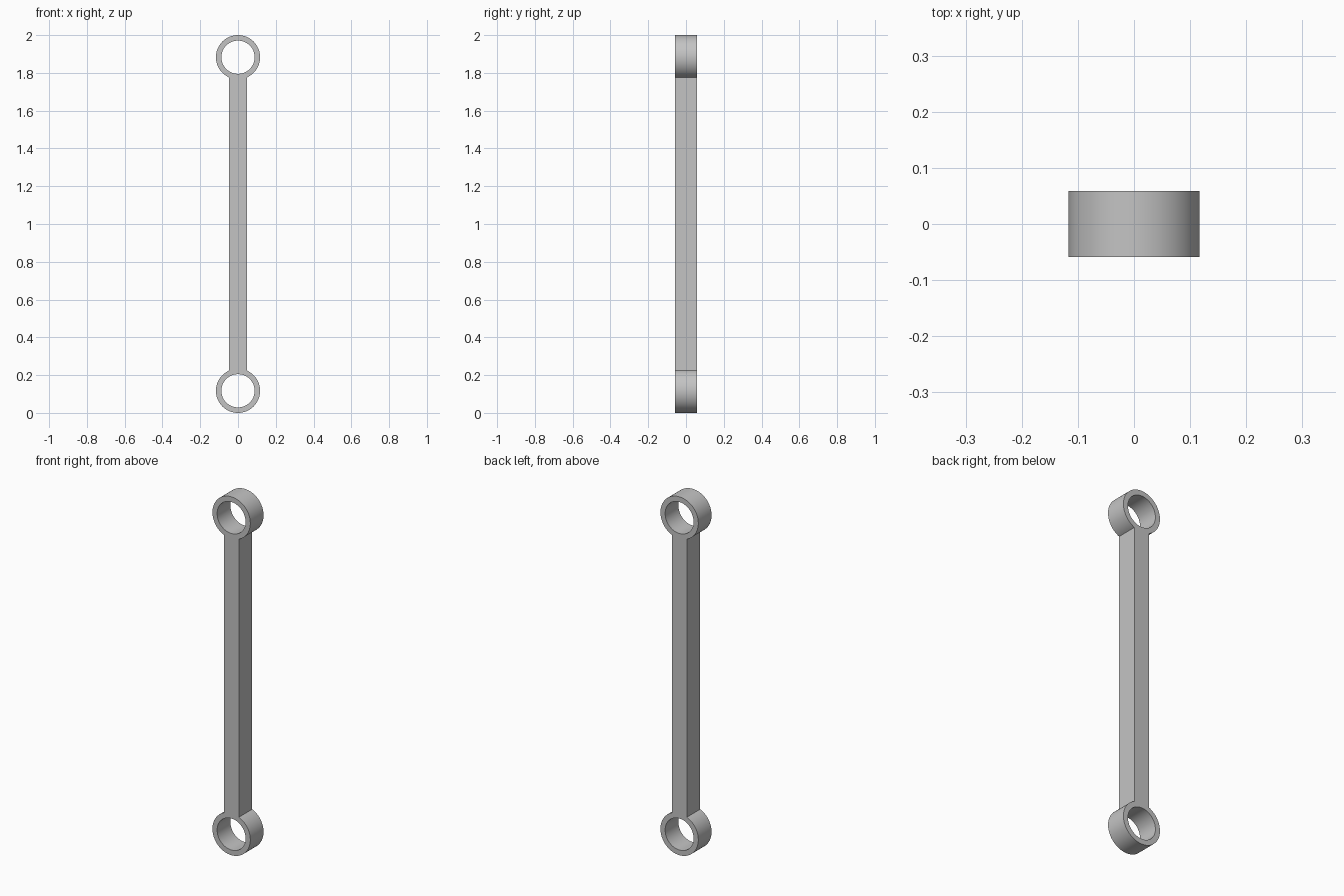
import bpy
from math import sin, cos, asin, pi

cube = bpy.data.objects.get("Cube")
if cube:
    bpy.data.objects.remove(cube, do_unlink=True)

RING, HOLE, BAR, DEPTH = 0.117, 0.088, 0.0465, 0.117
LOW, HIGH = RING, 2 - RING
STEPS = 64

metal = bpy.data.materials.new("grey_metal")
metal.use_nodes = True
colour = (0.55, 0.55, 0.55, 1)
metal.diffuse_color = colour
metal.node_tree.nodes["Principled BSDF"].inputs["Base Color"].default_value = colour


def arc(radius, centre, start, end, steps):
    angles = [start + (end - start) * i / steps for i in range(steps + 1)]
    return [(radius * cos(a), centre + radius * sin(a)) for a in angles]


def add_loop(curve, points):
    spline = curve.splines.new("POLY")
    spline.points.add(len(points) - 1)
    for point, (x, z) in zip(spline.points, points):
        point.co = (x, z, 0, 1)
    spline.use_cyclic_u = True


# Outline: an open arc round each eye, joined by the straight bar sides
curve = bpy.data.curves.new("link_rod", "CURVE")
curve.dimensions = "2D"
curve.fill_mode = "BOTH"
curve.extrude = DEPTH / 2
gap = asin(BAR / RING)
upper = arc(RING, HIGH, -pi / 2 + gap, 3 * pi / 2 - gap, STEPS)
lower = arc(RING, LOW, pi / 2 + gap, 5 * pi / 2 - gap, STEPS)
add_loop(curve, upper + lower)

# Round holes through both eyes
for centre in (LOW, HIGH):
    add_loop(curve, arc(HOLE, centre, 0, 2 * pi, STEPS)[:-1])

rod = bpy.data.objects.new("link_rod", curve)
bpy.context.collection.objects.link(rod)
rod.rotation_euler.x = pi / 2
bpy.ops.object.select_all(action="DESELECT")
rod.select_set(True)
bpy.context.view_layer.objects.active = rod
bpy.ops.object.convert(target="MESH")
rod = bpy.context.object

# Weld the caps to the walls, then smooth only the round surfaces
bpy.ops.object.mode_set(mode="EDIT")
bpy.ops.mesh.select_all(action="SELECT")
bpy.ops.mesh.remove_doubles(threshold=0.0001)
bpy.ops.mesh.normals_make_consistent(inside=False)
bpy.ops.object.mode_set(mode="OBJECT")
rod.data.materials.clear()
rod.data.materials.append(metal)
bpy.ops.object.shade_smooth_by_angle(angle=pi / 6)
